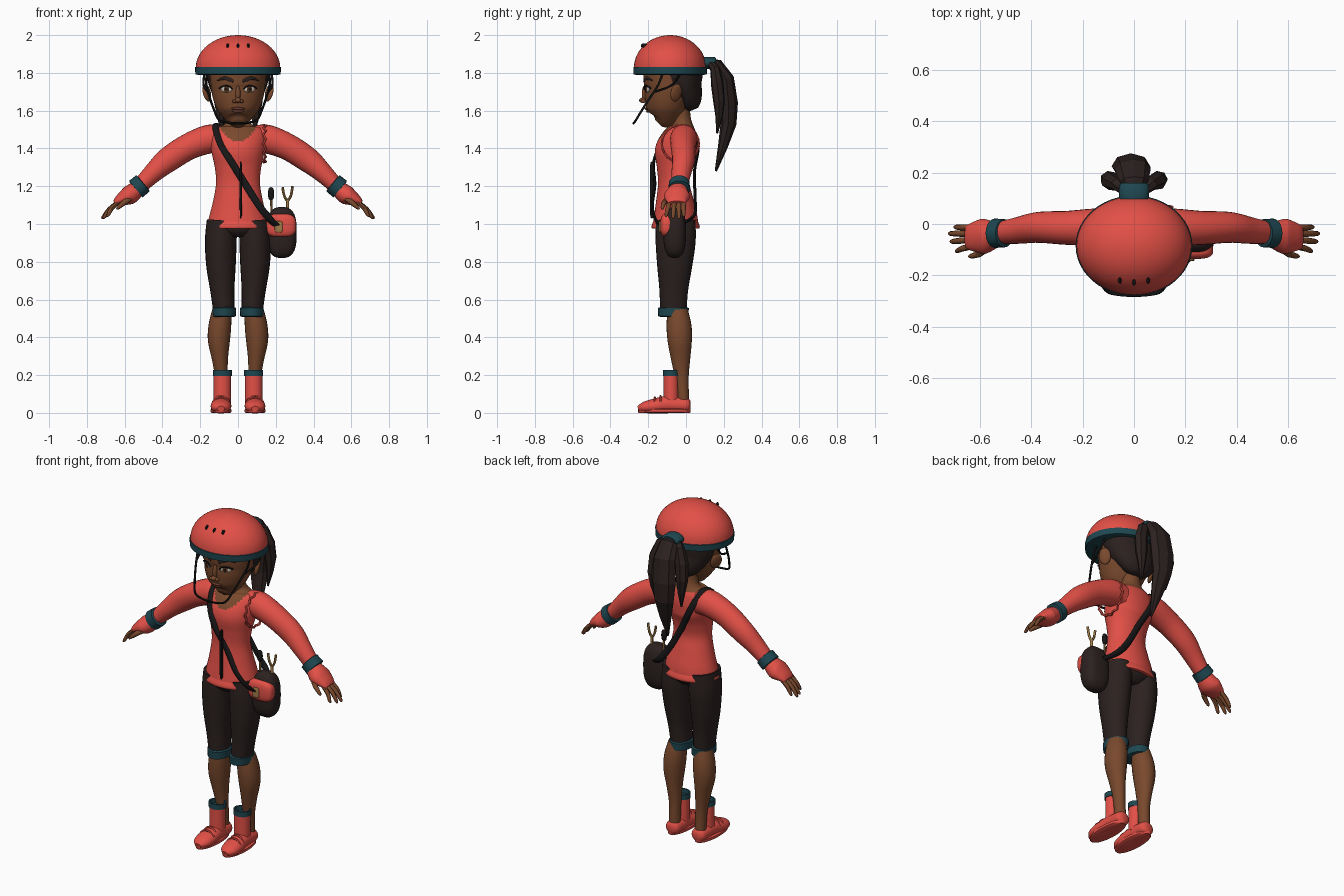
import bpy, bmesh, math
from mathutils import Vector, Matrix, Euler

COLORS = {
    "coral red": (0.76, 0.08, 0.062), "dark teal": (0.013, 0.062, 0.08),
    "dark brown": (0.024, 0.015, 0.014), "skin": (0.19, 0.066, 0.026),
    "strap black": (0.009, 0.008, 0.008), "tan wood": (0.36, 0.20, 0.065),
    "eye white": (0.62, 0.55, 0.48), "iris brown": (0.10, 0.035, 0.010),
    "lip brown": (0.13, 0.04, 0.022),
}
MAT = {}
for k, c in COLORS.items():
    MAT[k] = bpy.data.materials.new(k)
    MAT[k].diffuse_color = (*c, 1)
SIDES = (("left", 1), ("right", -1))
flat_objects = []


def finish(bm, name, *mats):
    bmesh.ops.recalc_face_normals(bm, faces=bm.faces)
    me = bpy.data.meshes.new(name)
    bm.to_mesh(me)
    bm.free()
    ob = bpy.data.objects.new(name, me)
    for m in mats:
        me.materials.append(MAT[m])
    bpy.context.collection.objects.link(ob)
    return ob


def mx(pts, s):
    return [(p[0] * s, *p[1:]) for p in pts]


def loft(name, pts, *mats, n=24, ref=(0, 1, 0), axis=None, steps=5):
    """Elliptical rings (x, y, z, radius along ref, other radius) joined into a skin."""
    P = [Vector(p) for p in pts]
    if steps > 1:                      # Catmull-Rom resampling
        Q = [P[0]] + P + [P[-1]]
        out = []
        for i in range(1, len(Q) - 2):
            a, b, c, d = Q[i - 1:i + 3]
            for k in range(steps):
                t = k / steps
                out.append((b * 2 + (c - a) * t + (a * 2 - b * 5 + c * 4 - d) * t * t
                            + (b * 3 - a - c * 3 + d) * t ** 3) * 0.5)
        P = out + [P[-1]]
    bm = bmesh.new()
    rings = []
    for i, p in enumerate(P):
        c = Vector(p[:3])
        t = Vector(axis) if axis else Vector(P[min(i + 1, len(P) - 1)][:3]) - Vector(P[max(i - 1, 0)][:3])
        t.normalize()
        u = Vector(ref)
        u = (u - t * u.dot(t)).normalized()
        v = t.cross(u)
        rings.append([bm.verts.new(c + u * p[3] * math.cos(a) + v * p[4] * math.sin(a))
                      for a in (2 * math.pi * k / n for k in range(n))])
    for r, q in zip(rings, rings[1:]):
        for k in range(n):
            bm.faces.new((r[k], r[(k + 1) % n], q[(k + 1) % n], q[k]))
    bm.faces.new(rings[0])
    bm.faces.new(rings[-1])
    return finish(bm, name, *mats)


def rod(name, pts, r, mat, n=8, steps=3, r2=None, ref=(0, 1, 0)):
    return loft(name, [(*p, r, r2 or r) for p in pts], mat, n=n, steps=steps, ref=ref)


def blob(name, loc, half, mat, rot=(0, 0, 0), e=1.0, seg=20):
    """Ellipsoid; an exponent e below 1 makes it boxier."""
    bm = bmesh.new()
    bmesh.ops.create_uvsphere(bm, u_segments=seg, v_segments=seg * 2 // 3, radius=1)
    M = Matrix.Translation(loc) @ Euler(rot).to_matrix().to_4x4()
    for v in bm.verts:
        v.co = M @ Vector([math.copysign(abs(c) ** e, c) * h for c, h in zip(v.co, half)])
    return finish(bm, name, mat)


# torso: shirt with scooped neckline, skin above
torso = loft("shirt_torso", [
    (0, -.055, .985, .120, .165), (0, -.055, 1.04, .115, .152), (0, -.06, 1.13, .098, .130),
    (0, -.065, 1.22, .083, .116), (0, -.063, 1.30, .092, .123), (0, -.055, 1.38, .110, .140),
    (0, -.035, 1.45, .097, .152), (0, -.022, 1.50, .075, .135), (0, -.02, 1.525, .055, .075),
    (0, -.025, 1.56, .05, .055), (0, -.035, 1.63, .055, .055)], "coral red", "skin", n=64, steps=8)
for f in torso.data.polygons:
    c = f.center
    if c.z > (1.435 + 8 * c.x ** 2 if c.y < -.02 else 1.51):
        f.material_index = 1
loft("shirt_hem", [(0, -.055, .975, .124, .166), (0, -.055, .985, .128, .170),
                   (0, -.055, 1.0, .124, .167), (0, -.055, 1.02, .115, .155)], "coral red", steps=2, n=40)
blob("front_zip", (.015, -.180, 1.18), (.006, .011, .15), "strap black", e=.4)
# frayed armhole edge
rod("armhole_frill", [(.135 + .012 * (k % 2), -.03 + .098 * math.cos(k * math.pi / 12),
                       1.425 + .098 * math.sin(k * math.pi / 12)) for k in range(25)],
    .007, "coral red", n=6, steps=1, ref=(1, 0, 0))

# arms, cuffs, gloves, fingers
for side, s in SIDES:
    loft(side + "_sleeve", mx([(.08, -.01, 1.445, .065, .07), (.15, -.012, 1.45, .072, .076),
         (.26, -.015, 1.41, .066, .070), (.37, -.013, 1.34, .06, .066), (.45, -.025, 1.27, .052, .052),
         (.53, -.035, 1.19, .042, .04)], s), "coral red")
    d = Vector((.75 * s, 0, -.62)).normalized()
    c = Vector((.522 * s, -.036, 1.2))
    loft(side + "_wrist_cuff", [(*(c + d * h), r, r) for h, r in
         ((-.027, .045), (-.024, .055), (.024, .057), (.027, .045))], "dark teal", axis=d, steps=1)
    loft(side + "_glove", mx([(.53, -.04, 1.19, .045, .042), (.565, -.045, 1.16, .062, .05),
         (.59, -.048, 1.145, .068, .046), (.63, -.05, 1.125, .055, .028), (.65, -.05, 1.11, .045, .015)], s),
         "coral red")
    for i, (y0, y1, x1, z1) in enumerate(((-.014, -.012, .70, 1.04), (-.038, -.037, .722, 1.028),
                                         (-.062, -.068, .715, 1.03), (-.086, -.105, .695, 1.04))):
        loft(f"{side}_finger_{i + 1}", mx([(.625, y0, 1.122, .012, .012),
             ((.64 + x1) / 2, (y0 + y1) / 2, (1.13 + z1) / 2, .012, .012), (x1 - .008, y1, z1 + .008, .009, .009),
             (x1, y1, z1, .003, .003)], s), "skin", n=8, steps=2)
    loft(side + "_thumb", mx([(.57, -.09, 1.135, .016, .016), (.60, -.115, 1.115, .014, .014),
         (.635, -.125, 1.085, .009, .009), (.642, -.126, 1.078, .003, .003)], s), "skin", n=8, steps=2)

# trousers, calves and boots
loft("trouser_hips", [(0, -.055, .93, .07, .06), (0, -.055, .96, .10, .14), (0, -.055, 1.0, .110, .160),
                      (0, -.055, 1.06, .10, .14)], "dark brown")
for side, s in SIDES:
    loft(side + "_trouser_leg", mx([(.085, -.055, 1.02, .105, .080), (.091, -.055, .91, .106, .084),
         (.090, -.06, .78, .093, .078), (.083, -.065, .65, .076, .064), (.075, -.067, .54, .070, .056)], s),
         "dark brown")
    loft(side + "_knee_cuff", mx([(.073, -.067, z, a, b) for z, a, b in
         ((.508, .068, .052), (.512, .080, .061), (.555, .082, .063), (.56, .068, .052))], s),
         "dark teal", steps=1)
    loft(side + "_calf", mx([(.085, -.045, .54, .055, .052), (.096, -.037, .46, .066, .06),
         (.101, -.033, .38, .064, .058), (.095, -.028, .28, .05, .042), (.088, -.022, .18, .036, .033),
         (.086, -.015, .06, .032, .032)], s), "skin")
    for part, mat, zs, g in (("boot_shaft", "coral red", (.05, .2), 0), ("boot_trim", "dark teal", (.195, .226), .004)):
        loft(f"{side}_{part}", mx([(.083, -.078, z, .041 + g - w, .046 + g - w) for z, w in
             ((zs[0], 0), (zs[1], 0), (zs[1], .008), (zs[1] - .025, .010))], s), mat, axis=(0, 0, 1), steps=1)
    shoe = loft(side + "_shoe", mx([(.086, .024, .04, .022, .024), (.086, .008, .04, .042, .038),
         (.086, -.04, .042, .047, .043), (.087, -.10, .044, .050, .046), (.09, -.165, .036, .055, .040),
         (.091, -.22, .029, .048, .030), (.091, -.254, .022, .02, .014)], s), "coral red", ref=(1, 0, 0))
    loft(side + "_sole", mx([(.09, -.115, z, a, b) for z, a, b in
         ((0, .136, .050), (.004, .140, .055), (.018, .140, .055), (.022, .134, .049))], s),
         "coral red", steps=1, n=32)
    for i, y in enumerate((-.135, -.165)):
        rod(f"{side}_shoe_lace_{i + 1}", mx([(.045, y, .055), (.065, y, .075 + (y + .165) * .2),
            (.09, y, .081 + (y + .165) * .25), (.115, y, .075 + (y + .165) * .2), (.135, y, .055)], s),
            .006, "coral red", n=6)

# head, hair shell and ears
head = loft("head", [(0, -.145, 1.533, .025, .03), (0, -.13, 1.55, .062, .060), (0, -.12, 1.575, .085, .086),
    (0, -.112, 1.61, .104, .112), (0, -.10, 1.66, .122, .131), (0, -.085, 1.72, .138, .143),
    (0, -.08, 1.82, .148, .150)], "skin", n=40)
loft("hair_cap", [(0, .04, 1.605, .025, .05), (0, .03, 1.63, .052, .09), (0, .012, 1.68, .078, .128),
    (0, -.012, 1.735, .103, .155), (0, -.035, 1.82, .13, .170)], "dark brown")
bpy.context.view_layer.update()


def on_face(x, z, out=0.0):
    hit, loc, nor, _ = head.ray_cast(Vector((x, -1, z)), Vector((0, 1, 0)))
    return loc + nor * out, math.atan2(nor.x, -nor.y)


for side, s in SIDES:
    blob(side + "_ear", (.165 * s, -.052, 1.695), (.014, .034, .048), "skin", (0, s * .25, s * .55))
    blob(side + "_inner_ear", (.172 * s, -.06, 1.697), (.010, .020, .030), "lip brown", (0, s * .25, s * .55))
    for part, half, out, mat, dx in (("eye", (.031, .008, .018), 0, "eye white", 0),
                                     ("iris", (.0155, .005, .0165), .006, "iris brown", -.001),
                                     ("pupil", (.008, .004, .009), .009, "strap black", -.001)):
        p, a = on_face((.060 + dx) * s, 1.714, out)
        blob(f"{side}_{part}", p, half, mat, (0, 0, a))
    # upper lash line and brow
    rod(side + "_lash", [on_face(x * s, z, .006)[0] for x, z in
        ((.028, 1.713), (.042, 1.729), (.060, 1.734), (.080, 1.730), (.096, 1.719))], .0045, "strap black", n=6)
    loft(side + "_brow", [(*on_face(x * s, z, .001)[0], .004, r) for x, z, r in
         ((.024, 1.755, .006), (.045, 1.764, .010), (.075, 1.772, .009), (.108, 1.760, .003))],
         "dark brown", n=8)
    blob(side + "_nostril", (.017 * s, -.226, 1.650), (.013, .013, .010), "skin")
blob("nose_tip", (0, -.230, 1.655), (.017, .018, .014), "skin")
blob("nose_bridge", (0, -.220, 1.69), (.013, .014, .042), "skin")
for part, z, w, h in (("upper_lip", 1.611, .037, .0075), ("lower_lip", 1.598, .031, .009)):
    blob(part, on_face(0, z)[0], (w, .010, h), "lip brown")

# helmet with rim, vents and chin strap
loft("helmet_dome", [(0, -.084, 1.825 + .175 * math.sin(a), .192 * math.cos(a), .224 * math.cos(a))
    for a in (k * math.pi / 2 / 14 * .995 for k in range(15))], "coral red", n=48, axis=(0, 0, 1), steps=1)
loft("helmet_rim", [(0, -.084, z, .194 + g, .226 + g) for z, g in
    ((1.79, -.012), (1.793, 0), (1.83, .001), (1.834, -.008))], "dark teal", n=48, axis=(0, 0, 1), steps=1)
for i, x in enumerate((-.055, 0, .055)):
    blob(f"helmet_vent_{i + 1}", (x, -.225 + abs(x) * .12, 1.943), (.007, .014, .014), "strap black", (.6, 0, 0), seg=10)
for side, s in SIDES:
    rod(side + "_chin_strap", mx([(.165, -.125, 1.80), (.168, -.145, 1.74), (.150, -.19, 1.67),
        (.125, -.235, 1.60), (.10, -.265, 1.55), (.05, -.275, 1.536), (0, -.278, 1.533)], s), .006, "strap black")
    rod(side + "_rear_strap", mx([(.178, -.03, 1.80), (.182, -.075, 1.735), (.160, -.165, 1.70)], s),
        .006, "strap black")

# ponytail: one long and two short low-poly locks, plus tie
flat_objects.append(loft("ponytail_main", [(0, .11, 1.855, .03, .02), (0, .165, 1.845, .055, .03),
    (-.005, .212, 1.77, .070, .042), (-.012, .225, 1.64, .075, .05), (-.012, .225, 1.53, .062, .042),
    (0, .195, 1.41, .038, .026), (.01, .158, 1.28, .006, .006)], "dark brown", n=8, ref=(1, 0, 0), steps=1))
for side, s in SIDES:
    flat_objects.append(loft(side + "_ponytail_lock", mx([(.02, .12, 1.86, .02, .02), (.06, .155, 1.82, .035, .026),
        (.088, .165, 1.74, .04, .034), (.095, .175, 1.65, .036, .032), (.092, .175, 1.57, .022, .02),
        (.085, .165, 1.48, .005, .005)], s), "dark brown", n=7, ref=(1, 0, 0), steps=1))
loft("hair_tie", [(0, y, 1.853, a, b) for y, a, b in ((.08, .05, .03), (.105, .058, .032), (.15, .058, .032),
    (.16, .045, .024))], "dark teal", ref=(1, 0, 0), axis=(0, 1, 0), steps=1)

# satchel, flap, buckle and shoulder strap
blob("satchel", (.232, -.06, .955), (.079, .060, .135), "dark brown", e=.72, seg=28)
blob("satchel_flap", (.228, -.100, .992), (.080, .036, .062), "coral red", e=.65, seg=28)
blob("satchel_buckle", (.215, -.136, .985), (.021, .008, .030), "tan wood", e=.45)
rod("satchel_strap", [(.235, -.08, .985), (.195, -.145, 1.00), (.12, -.178, 1.085), (.04, -.165, 1.21),
    (-.03, -.172, 1.32), (-.09, -.137, 1.42), (-.115, -.075, 1.50), (-.115, -.01, 1.527), (-.105, .04, 1.495),
    (-.07, .065, 1.41), (0, .045, 1.28), (.08, .048, 1.14), (.15, .045, 1.05), (.22, -.02, 1.0)],
    .019, "strap black", r2=.008, ref=(1, 0, 0), steps=5)

# catapult and brush poking out of the satchel
rod("catapult_handle", [(.262, -.05, 1.04), (.262, -.05, 1.13)], .009, "tan wood", steps=1)
for part, x, z in (("inner", .236, 1.195), ("outer", .289, 1.20)):
    rod(f"catapult_{part}_prong", [(.262, -.05, 1.12), ((x * 2 + .262) / 3, -.05, 1.15), (x, -.05, z)],
        .007, "tan wood")
rod("brush_handle", [(.178, -.04, 1.02), (.176, -.04, 1.14)], .006, "tan wood", steps=1)
blob("brush_head", (.175, -.04, 1.160), (.016, .011, .035), "strap black", e=.75, seg=12)

# smooth shading everywhere except the faceted ponytail
for ob in bpy.context.collection.objects:
    ob.select_set(ob not in flat_objects)
bpy.context.view_layer.objects.active = head
bpy.ops.object.shade_smooth_by_angle(angle=math.radians(45))
